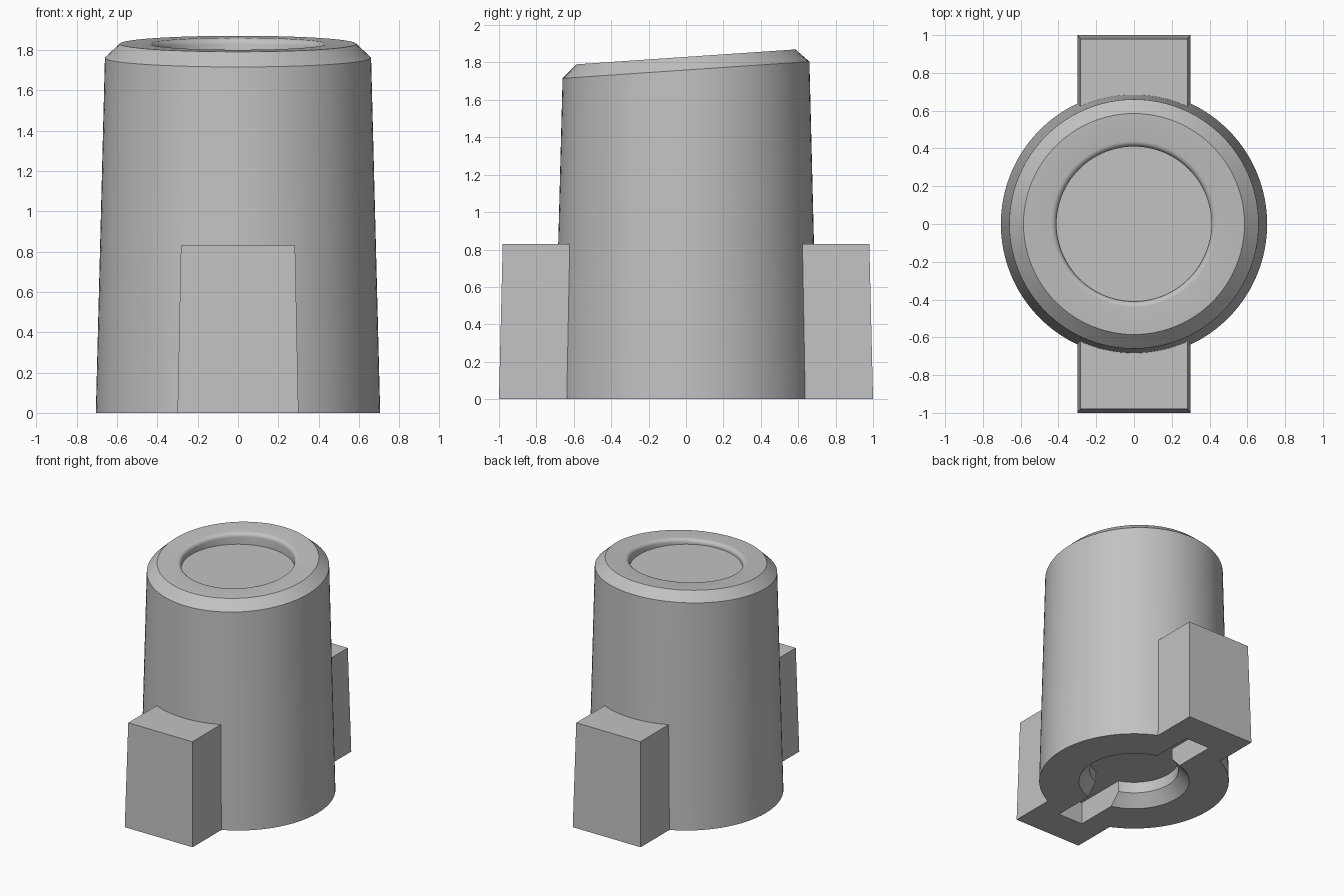
import bpy, bmesh, math

cube = bpy.data.objects.get("Cube")
if cube:
    bpy.data.objects.remove(cube, do_unlink=True)

SEGMENTS = 96
TILT = 0.068          # rise of the slanted top per unit of y
CAVITY = 0.18         # depth of the underside recess

grey = bpy.data.materials.new("plain grey")
grey.use_nodes = True
colour = (0.54, 0.54, 0.54, 1)
grey.diffuse_color = colour
grey.node_tree.nodes["Principled BSDF"].inputs["Base Color"].default_value = colour


def finish(name, bm):
    bmesh.ops.recalc_face_normals(bm, faces=bm.faces)
    mesh = bpy.data.meshes.new(name)
    bm.to_mesh(mesh)
    bm.free()
    mesh.materials.append(grey)
    obj = bpy.data.objects.new(name, mesh)
    bpy.context.collection.objects.link(obj)
    return obj


def lathe(name, profile):
    """Closed turned solid; each profile point is radius, height, tilt."""
    bm = bmesh.new()
    rings = []
    for r, z, tilt in profile:
        ring = []
        for i in range(SEGMENTS):
            a = 2 * math.pi * i / SEGMENTS
            y = r * math.sin(a)
            ring.append(bm.verts.new((r * math.cos(a), y, z + tilt * y)))
        rings.append(ring)
    for low, high in zip(rings, rings[1:]):
        for i in range(SEGMENTS):
            j = (i + 1) % SEGMENTS
            bm.faces.new((low[i], low[j], high[j], high[i]))
    bm.faces.new(rings[0])
    bm.faces.new(rings[-1])
    return finish(name, bm)


def block(name, half_x, y0, y1, z0, z1, taper=0.0, end_taper=0.0):
    """Box whose top is drawn in on both sides and at its outer end."""
    bm = bmesh.new()
    bmesh.ops.create_cube(bm, size=2)
    for v in bm.verts:
        top, outer = v.co.z > 0, v.co.y > 0
        x = half_x - (taper if top else 0)
        y = (y1 - (end_taper if top else 0)) if outer else y0
        v.co = (math.copysign(x, v.co.x), y, z1 if top else z0)
    return finish(name, bm)


def combine(target, other, operation):
    mod = target.modifiers.new(operation.lower(), 'BOOLEAN')
    mod.operation, mod.solver, mod.object = operation, 'EXACT', other
    bpy.context.view_layer.objects.active = target
    bpy.ops.object.modifier_apply(modifier=mod.name)
    bpy.data.objects.remove(other, do_unlink=True)


# Tapered body: underside hole, outer wall, slanted chamfered top, shallow dish
profile = [(0.33, CAVITY, 0), (0.33, 0.09, 0), (0.41, 0, 0), (0.705, 0, 0),
           (0.66, 1.76, TILT), (0.585, 1.83, TILT)]
fillet = 0.03
for k in range(6):
    a = math.pi / 2 * k / 5
    profile.append((0.41 + fillet * (1 - math.sin(a)),
                    1.83 - fillet * (1 - math.cos(a)), TILT))
profile.append((0.41, 1.765, 0))
body = lathe("tapered_body", profile)

# Side lugs at the front and back
for turn in (0, math.pi):
    lug = block("lug", 0.30, 0.5, 1.0, 0, 0.83, taper=0.017, end_taper=0.02)
    lug.rotation_euler.z = turn
    bpy.context.view_layer.update()
    combine(body, lug, 'UNION')

# Slot across the underside, running into both lugs
slot = block("slot_cutter", 0.11, -0.735, 0.735, -0.1, CAVITY)
slot.hide_render = True
combine(body, slot, 'DIFFERENCE')

bpy.ops.object.select_all(action='DESELECT')
body.select_set(True)
bpy.context.view_layer.objects.active = body
bpy.ops.object.shade_smooth_by_angle(angle=math.radians(25))
